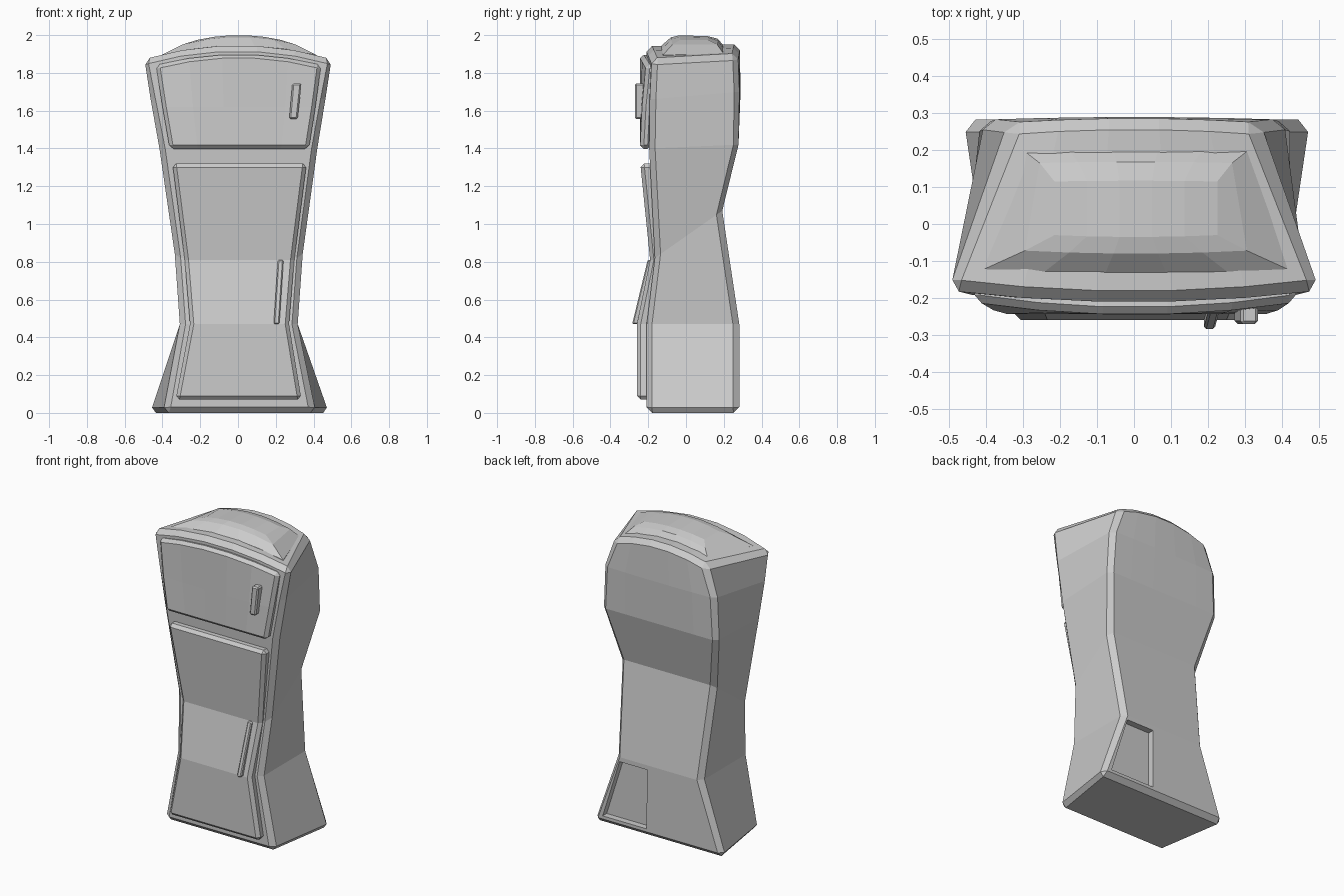
import bpy, bmesh

if "Cube" in bpy.data.objects:
    bpy.data.objects.remove(bpy.data.objects["Cube"])

COLS = (-1, -0.6, -0.2, 0.2, 0.6, 1)


def block(name, rows, bevel=0):
    """Loft of rings. Row: centre x, front (z, half width, y), back (z, half width, y), bow, arch."""
    bm = bmesh.new()
    rings = []
    for cx, (fz, fw, fy), (bz, bw, by), bow, arch in rows:
        ring = []
        for u in COLS:
            k = 1 - u * u
            ring.append(bm.verts.new((cx + u * fw, fy - bow * k, fz + arch * k)))
        for u in reversed(COLS):
            k = 1 - u * u
            ring.append(bm.verts.new((cx + u * bw, by + bow * 0.4 * k, bz + arch * 0.8 * k)))
        rings.append(ring)
    n = len(rings[0])
    for a, b in zip(rings, rings[1:]):
        for i in range(n):
            j = (i + 1) % n
            bm.faces.new((a[i], a[j], b[j], b[i]))
    for r in (rings[0], rings[-1]):
        for i in range(len(COLS) - 1):
            bm.faces.new((r[i], r[i + 1], r[n - 2 - i], r[n - 1 - i]))
    bmesh.ops.recalc_face_normals(bm, faces=bm.faces)
    mesh = bpy.data.meshes.new(name)
    bm.to_mesh(mesh)
    bm.free()
    ob = bpy.data.objects.new(name, mesh)
    bpy.context.collection.objects.link(ob)
    if bevel:
        m = ob.modifiers.new("chamfer", 'BEVEL')
        m.width = bevel
        m.segments = 1
        m.limit_method = 'ANGLE'
        m.angle_limit = 0.75
    return ob


def panel(name, rows, depth, bevel):
    """Slab following a profile. Row: centre x, z, half width, front y, bow, arch."""
    return block(name, [(cx, (z, w, y), (z, w, y + depth), bow, arch)
                        for cx, z, w, y, bow, arch in rows], bevel)


# Cabinet body: pinched waist, flared foot, arched top
body = block("cabinet_body", [
    (0.008, (0.0, 0.40, -0.208), (0.0, 0.478, 0.282), 0, 0),
    (0.004, (0.47, 0.312, -0.208), (0.47, 0.312, 0.282), 0, 0),
    (0.004, (0.82, 0.338, -0.165), (1.07, 0.345, 0.192), 0, 0),
    (0.002, (1.40, 0.418, -0.195), (1.42, 0.42, 0.278), 0, 0),
    (0, (1.66, 0.467, -0.19), (1.70, 0.405, 0.282), 0.018, 0),
    (0, (1.872, 0.508, -0.178), (1.895, 0.33, 0.272), 0.033, 0.073),
], 0.03)

# Recess at the back of the foot
cutter = panel("recess_cutter", [
    (0.25, 0.05, 0.16, 0.24, 0, 0),
    (0.187, 0.44, 0.10, 0.24, 0, 0),
], 0.2, 0)
cutter.hide_render = True
cut = body.modifiers.new("recess", 'BOOLEAN')
cut.operation = 'DIFFERENCE'
cut.solver = 'EXACT'
cut.object = cutter
bpy.context.view_layer.objects.active = body
for m in [m.name for m in body.modifiers]:
    bpy.ops.object.modifier_apply(modifier=m)
bpy.data.objects.remove(cutter)

# Domed cap on top
block("top_dome", [
    (0.005, (1.86, 0.41, -0.122), (1.87, 0.305, 0.20), 0.01, 0.05),
    (0.005, (1.895, 0.41, -0.122), (1.90, 0.305, 0.20), 0.01, 0.05),
    (0.005, (1.95, 0.30, -0.072), (1.95, 0.26, 0.165), 0.008, 0.04),
    (0.005, (1.975, 0.22, -0.03), (1.975, 0.22, 0.115), 0.005, 0.025),
])

# Freezer door
panel("upper_door", [
    (0.007, 1.398, 0.368, -0.244, 0, 0),
    (0.005, 1.62, 0.405, -0.232, 0.012, 0),
    (0.003, 1.842, 0.437, -0.21, 0.035, 0.058),
], 0.06, 0.02)

# Main door, bent at the waist
panel("lower_door", [
    (0.003, 0.07, 0.333, -0.26, 0, 0),
    (0.008, 0.47, 0.262, -0.26, 0, 0),
    (0.008, 0.81, 0.29, -0.19, 0, 0),
    (0.008, 1.32, 0.355, -0.242, 0, 0),
], 0.07, 0.02)

# Handles
panel("upper_handle", [
    (0.293, 1.555, 0.022, -0.27, 0, 0),
    (0.312, 1.745, 0.024, -0.27, 0, 0),
], 0.05, 0.008)
panel("lower_handle", [
    (0.204, 0.47, 0.015, -0.285, 0, 0),
    (0.226, 0.81, 0.015, -0.203, 0, 0),
], 0.05, 0.006)
